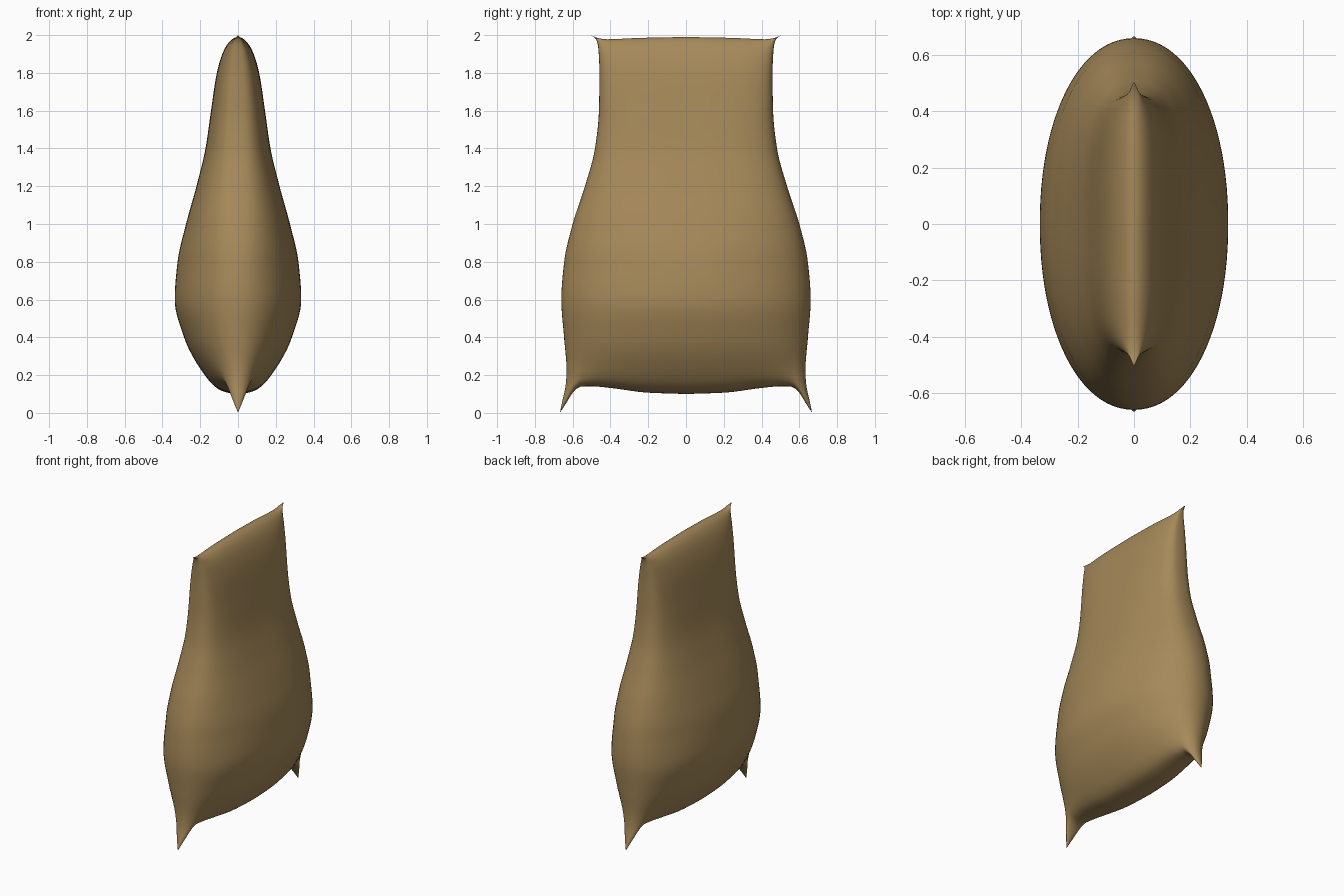
import bpy, bmesh, math

cube = bpy.data.objects.get("Cube")
if cube:
    bpy.data.objects.remove(cube, do_unlink=True)

SEGMENTS, ROWS = 96, 72
Z_LOW, Z_HIGH = 0.12, 1.99

# Half thickness (x) and half width (y) by height
THICKNESS = [(0.12, 0), (0.14, 0.1), (0.22, 0.185), (0.4, 0.285), (0.6, 0.335),
             (0.8, 0.32), (1.0, 0.275), (1.2, 0.22), (1.4, 0.172), (1.6, 0.143),
             (1.8, 0.112), (1.9, 0.083), (1.96, 0.05), (1.99, 0)]
WIDTH = [(0.12, 0.668), (0.15, 0.655), (0.2, 0.637), (0.25, 0.632), (0.4, 0.645),
         (0.6, 0.66), (0.8, 0.645), (1.0, 0.6), (1.2, 0.535), (1.4, 0.482),
         (1.6, 0.461), (1.8, 0.458), (1.9, 0.462), (1.95, 0.468), (1.975, 0.48), (1.99, 0.505)]
# Height of the bottom and top seams by distance from the centre
BOTTOM_SEAM = [(0, 0.1), (0.2, 0.107), (0.4, 0.132), (0.5, 0.141), (0.55, 0.14),
               (0.58, 0.128), (0.605, 0.1), (0.635, 0.05), (0.668, 0)]
TOP_SEAM = [(0, 1.99), (0.25, 1.985), (0.42, 1.978), (0.46, 1.983), (0.505, 2.0)]


def curve(points, t):
    """Smooth interpolation through the points, without overshoot."""
    n = len(points)
    slope = [(points[i + 1][1] - points[i][1]) / (points[i + 1][0] - points[i][0])
             for i in range(n - 1)]

    def tangent(i):
        if i == 0 or i == n - 1:
            return slope[min(i, n - 2)]
        a, b = slope[i - 1], slope[i]
        return 2 * a * b / (a + b) if a * b > 0 else 0

    t = min(max(t, points[0][0]), points[-1][0])
    i = max(k for k in range(n - 1) if points[k][0] <= t)
    (x0, y0), (x1, y1) = points[i], points[i + 1]
    h = x1 - x0
    s = (t - x0) / h
    return (y0 * (1 + 2 * s) * (1 - s) ** 2 + y1 * s * s * (3 - 2 * s)
            + h * s * (1 - s) * (tangent(i) * (1 - s) - tangent(i + 1) * s))


SQUARED = [(z, x * x) for z, x in THICKNESS]

# Sack body: stacked oval rings pinched into seams, with corners drawn out to points
bm = bmesh.new()
rings = []
for r in range(ROWS + 1):
    level = Z_LOW + (Z_HIGH - Z_LOW) * (1 - math.cos(math.pi * r / ROWS)) / 2
    thick = math.sqrt(max(curve(SQUARED, level), 0))
    width = curve(WIDTH, level)
    power = 2.1 + 1.4 * max(0, (level - 0.8) / 1.2)
    low_pull = math.exp(-(level - Z_LOW) / 0.1)
    high_pull = math.exp(-(Z_HIGH - level) / 0.06)
    ring = []
    for s in range(SEGMENTS):
        angle = math.tau * s / SEGMENTS
        u = math.sin(angle)
        oval = max(0, 1 - abs(u) ** power) ** (1 / power)
        x = math.copysign(thick * oval, math.cos(angle))
        z = (level + (curve(BOTTOM_SEAM, abs(u) * 0.668) - Z_LOW) * low_pull
             + (curve(TOP_SEAM, abs(u) * 0.505) - Z_HIGH) * high_pull)
        ring.append(bm.verts.new((x, width * u, z)))
    rings.append(ring)
for lower, upper in zip(rings, rings[1:]):
    for s in range(SEGMENTS):
        t = (s + 1) % SEGMENTS
        bm.faces.new((lower[s], lower[t], upper[t], upper[s]))
bmesh.ops.remove_doubles(bm, verts=bm.verts, dist=0.0002)
bmesh.ops.recalc_face_normals(bm, faces=bm.faces)
for face in bm.faces:
    face.smooth = True
mesh = bpy.data.meshes.new("sack")
bm.to_mesh(mesh)
bm.free()

# Brown cloth
cloth = bpy.data.materials.new("brown_cloth")
cloth.use_nodes = True
colour = (0.38, 0.25, 0.10, 1)
cloth.diffuse_color = colour
cloth.node_tree.nodes["Principled BSDF"].inputs["Base Color"].default_value = colour
mesh.materials.append(cloth)

sack = bpy.data.objects.new("sack", mesh)
bpy.context.collection.objects.link(sack)
